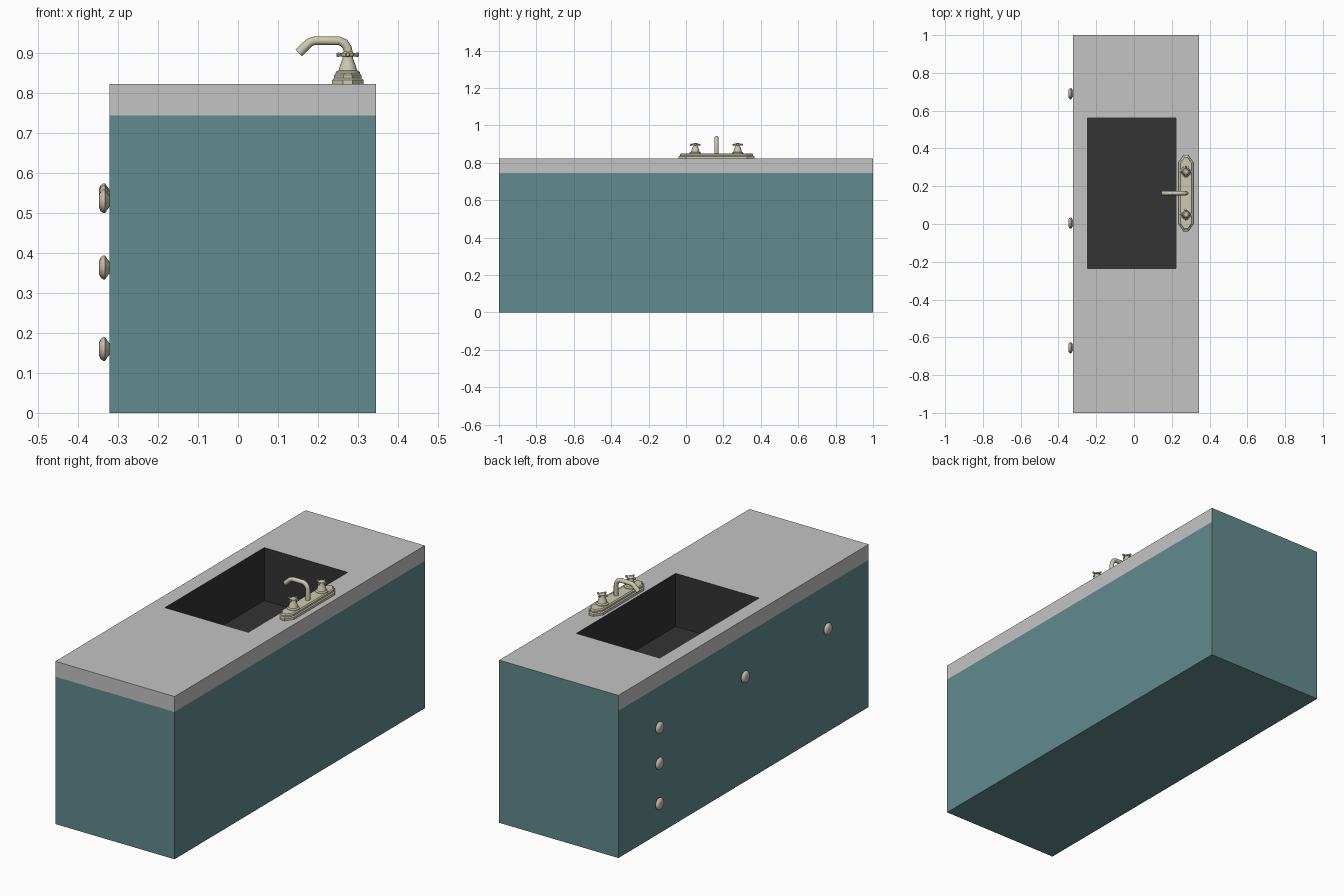
import bpy, bmesh, math
from mathutils import Matrix, Vector

if "Cube" in bpy.data.objects:
    bpy.data.objects.remove(bpy.data.objects["Cube"])

def mat(name, c):
    m = bpy.data.materials.new(name)
    m.diffuse_color = (*c, 1)
    m.use_nodes = True
    m.node_tree.nodes["Principled BSDF"].inputs["Base Color"].default_value = m.diffuse_color
    return m

TEAL = mat("teal paint", (0.122, 0.258, 0.27))
GREY = mat("grey counter", (0.55, 0.55, 0.55))
DARK = mat("dark basin", (0.033, 0.033, 0.033))
BEIGE = mat("beige metal", (0.6, 0.59, 0.44))
KNOB = mat("warm knob", (0.56, 0.51, 0.41))

def finish(bm, name, material, smooth=0):
    me = bpy.data.meshes.new(name)
    bm.to_mesh(me)
    bm.free()
    me.materials.append(material)
    ob = bpy.data.objects.new(name, me)
    bpy.context.collection.objects.link(ob)
    if smooth:
        bpy.ops.object.select_all(action='DESELECT')
        ob.select_set(True)
        bpy.context.view_layer.objects.active = ob
        bpy.ops.object.shade_smooth_by_angle(angle=math.radians(smooth))
    return ob

def rect(bm, pts, outward):
    f = bm.faces.new([bm.verts.new(p) for p in pts])
    f.normal_update()
    if f.normal.dot(Vector(outward)) < 0:
        f.normal_flip()

def wall_x(bm, x, y0, y1, z0, z1, s):
    rect(bm, [(x, y0, z0), (x, y1, z0), (x, y1, z1), (x, y0, z1)], (s, 0, 0))

def wall_y(bm, y, x0, x1, z0, z1, s):
    rect(bm, [(x0, y, z0), (x1, y, z0), (x1, y, z1), (x0, y, z1)], (0, s, 0))

def flat_z(bm, z, x0, x1, y0, y1, s):
    rect(bm, [(x0, y0, z), (x1, y0, z), (x1, y1, z), (x0, y1, z)], (0, 0, s))

def bridge(bm, rings):
    # skin a stack of closed rings and cap both ends
    loops = [[bm.verts.new(p) for p in r] for r in rings]
    n = len(loops[0])
    for a, b in zip(loops, loops[1:]):
        for i in range(n):
            bm.faces.new((a[i], a[(i + 1) % n], b[(i + 1) % n], b[i]))
    bm.faces.new(loops[0])
    bm.faces.new(loops[-1])
    bmesh.ops.recalc_face_normals(bm, faces=bm.faces)

def lathe(name, profile, matrix, sides, material, smooth=35):
    bm = bmesh.new()
    bridge(bm, [[(r * math.cos(2 * math.pi * i / sides), r * math.sin(2 * math.pi * i / sides), h)
                 for i in range(sides)] for r, h in profile])
    bm.transform(matrix)
    return finish(bm, name, material, smooth)

X0, X1, TOP, SPLIT = -0.322, 0.345, 0.823, 0.745
BX0, BX1, BY0, BY1, BZ = -0.245, 0.222, -0.235, 0.56, 0.555

# cabinet body: the far end is teal up to the top
bm = bmesh.new()
wall_x(bm, X0, -1, 1, 0, SPLIT, -1)
wall_x(bm, X1, -1, 1, 0, SPLIT, 1)
wall_y(bm, -1, X0, X1, 0, SPLIT, -1)
wall_y(bm, 1, X0, X1, 0, TOP, 1)
flat_z(bm, 0, X0, X1, -1, 1, -1)
bmesh.ops.remove_doubles(bm, verts=bm.verts, dist=1e-5)
finish(bm, "cabinet", TEAL)

# countertop with a rectangular opening
bm = bmesh.new()
wall_x(bm, X0, -1, 1, SPLIT, TOP, -1)
wall_x(bm, X1, -1, 1, SPLIT, TOP, 1)
wall_y(bm, -1, X0, X1, SPLIT, TOP, -1)
flat_z(bm, TOP, X0, X1, -1, BY0, 1)
flat_z(bm, TOP, X0, X1, BY1, 1, 1)
flat_z(bm, TOP, X0, BX0, BY0, BY1, 1)
flat_z(bm, TOP, BX1, X1, BY0, BY1, 1)
finish(bm, "countertop", GREY)

# sink basin
bm = bmesh.new()
wall_x(bm, BX0, BY0, BY1, BZ, TOP, 1)
wall_x(bm, BX1, BY0, BY1, BZ, TOP, -1)
wall_y(bm, BY0, BX0, BX1, BZ, TOP, 1)
wall_y(bm, BY1, BX0, BX1, BZ, TOP, -1)
flat_z(bm, BZ, BX0, BX1, BY0, BY1, 1)
finish(bm, "sink_basin", DARK)

# drawer and door knobs
knob_profile = [(0.014, 0), (0.03, 0.011), (0.03, 0.015), (0.025, 0.022), (0.016, 0.026)]
for i, (y, z) in enumerate([(0.69, 0.545), (0.69, 0.364), (0.69, 0.16), (0.005, 0.54), (-0.655, 0.53)]):
    m = Matrix.Translation((X0, y, z)) @ Matrix.Rotation(-math.pi / 2, 4, 'Y')
    lathe(f"knob_{i + 1}", knob_profile, m, 12, KNOB)

# tap base plate: stepped, with pointed ends
FX, FY = 0.275, 0.163
def plate_ring(w, l, z):
    t = w * 0.3
    half = [(w, -l + w), (w, l - w), (t, l)]
    pts = half + [(-t, l), (-w, l - w), (-w, -l + w), (-t, -l), (t, -l)]
    return [(FX + x, FY + y, z) for x, y in pts]

bm = bmesh.new()
bridge(bm, [plate_ring(w, l, z) for w, l, z in [
    (0.039, 0.202, TOP), (0.039, 0.202, 0.834), (0.034, 0.195, 0.838),
    (0.034, 0.195, 0.846), (0.029, 0.188, 0.851)]])
finish(bm, "tap_base", BEIGE)

# tap handles: tapered bell with a cross on top
bell = [(0.031, 0.848), (0.03, 0.854), (0.023, 0.858), (0.019, 0.872), (0.013, 0.888),
        (0.013, 0.892), (0.017, 0.894), (0.017, 0.9), (0.01, 0.905)]
arm = [(0.004, -0.028), (0.006, -0.024), (0.004, -0.018), (0.004, 0.018), (0.006, 0.024), (0.004, 0.028)]
for side, dy in (("left", -0.113), ("right", 0.113)):
    lathe(f"handle_{side}", bell, Matrix.Translation((FX, FY + dy, 0)), 12, BEIGE)
    for k, axis in enumerate("XY"):
        m = Matrix.Translation((FX, FY + dy, 0.897)) @ Matrix.Rotation(math.pi / 2, 4, axis)
        lathe(f"handle_{side}_arm_{k + 1}", arm, m, 8, BEIGE)

# spout: round pipe swept along a bent path
path = [(0.277, 0.848), (0.277, 0.9), (0.274, 0.914), (0.266, 0.926), (0.253, 0.932),
        (0.192, 0.932), (0.18, 0.928), (0.166, 0.915), (0.152, 0.901)]
radii = [0.011] * 6 + [0.011, 0.0115, 0.0115]
rings = []
for i, (x, z) in enumerate(path):
    a, b = path[max(i - 1, 0)], path[min(i + 1, len(path) - 1)]
    t = Vector((b[0] - a[0], b[1] - a[1])).normalized()
    ring = []
    for k in range(12):
        c, s = math.cos(k * math.pi / 6) * radii[i], math.sin(k * math.pi / 6) * radii[i]
        ring.append((x - t.y * c, FY + s, z + t.x * c))
    rings.append(ring)
bm = bmesh.new()
bridge(bm, rings)
finish(bm, "spout", BEIGE, 40)
